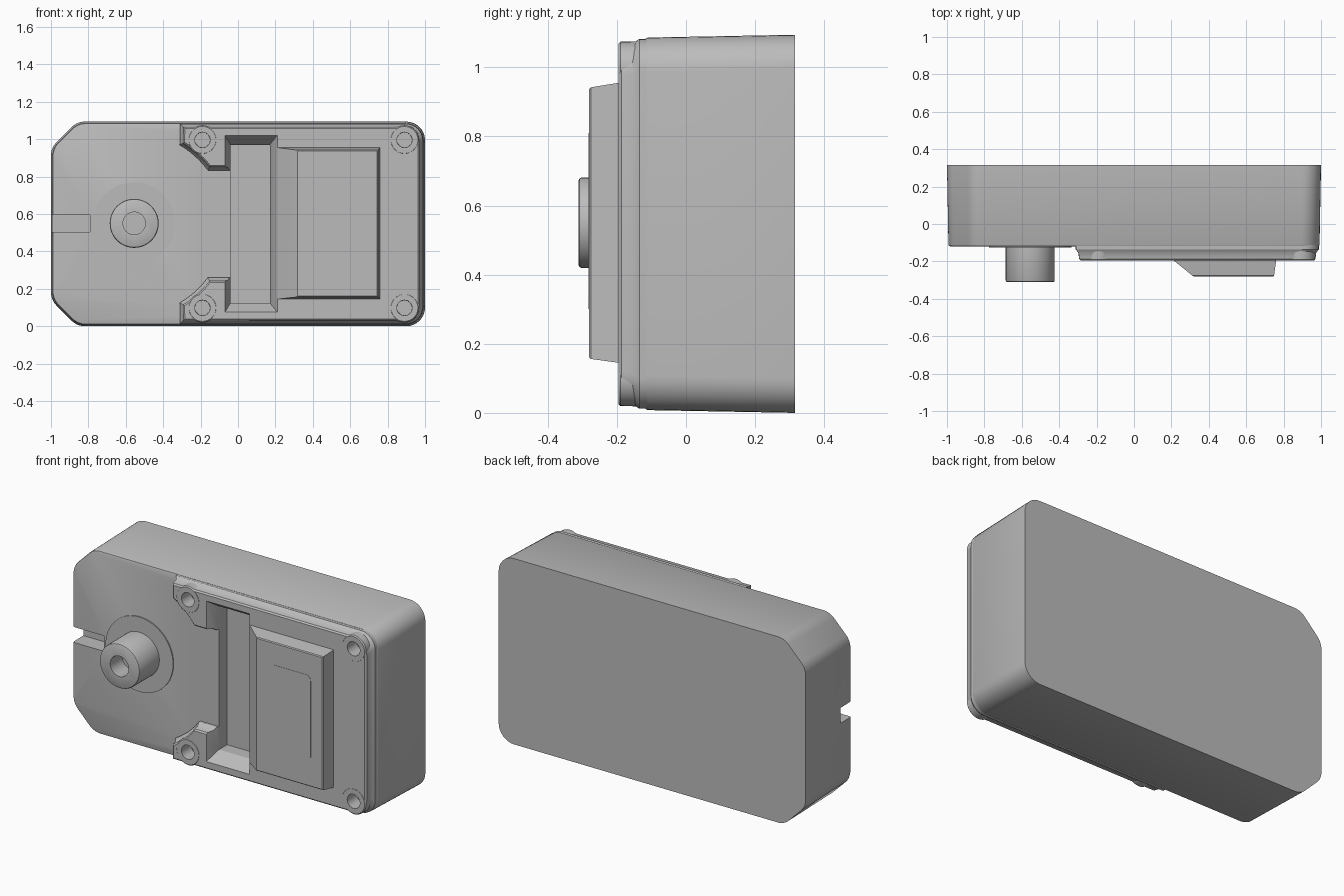
import bpy, bmesh, math
from mathutils import Vector

if "Cube" in bpy.data.objects:
    bpy.data.objects.remove(bpy.data.objects["Cube"], do_unlink=True)

grey = bpy.data.materials.new("plain grey")
grey.use_nodes = True
COLOUR = (0.5, 0.5, 0.5, 1)
grey.diffuse_color = COLOUR
grey.node_tree.nodes["Principled BSDF"].inputs["Base Color"].default_value = COLOUR


def outline(corners, inset, steps=8):
    """Inset a counter-clockwise polygon of (x, z, radius) and round its corners."""
    pts = [Vector(c[:2]) for c in corners]
    n = len(pts)
    moved = []
    for i, p in enumerate(pts):
        a, b = (p - pts[i - 1]).normalized(), (pts[(i + 1) % n] - p).normalized()
        na, nb = Vector((-a.y, a.x)), Vector((-b.y, b.x))
        moved.append(p + (na + nb) * inset / (1 + na.dot(nb)))
    out = []
    for i, p in enumerate(moved):
        r = corners[i][2]
        if r == 0:
            out.append(p)
            continue
        u, v = (moved[i - 1] - p).normalized(), (moved[(i + 1) % n] - p).normalized()
        half = u.angle(v) / 2
        centre = p + (u + v).normalized() * r / math.sin(half)
        s = p + u * r / math.tan(half) - centre
        e = p + v * r / math.tan(half) - centre
        a0 = math.atan2(s.y, s.x)
        turn = (math.atan2(e.y, e.x) - a0 + math.pi) % math.tau - math.pi
        for k in range(steps + 1):
            a = a0 + turn * k / steps
            out.append(centre + Vector((math.cos(a), math.sin(a))) * r)
    return out


def loft(name, sections):
    """Skin a list of (y, outline points) into a closed solid."""
    bm = bmesh.new()
    rings = [[bm.verts.new((p[0], y, p[1])) for p in pts] for y, pts in sections]
    for a, b in zip(rings, rings[1:]):
        for i in range(len(a)):
            j = (i + 1) % len(a)
            bm.faces.new((a[i], a[j], b[j], b[i]))
    bm.faces.new(rings[0])
    bm.faces.new(rings[-1])
    bmesh.ops.recalc_face_normals(bm, faces=bm.faces)
    mesh = bpy.data.meshes.new(name)
    bm.to_mesh(mesh)
    bm.free()
    mesh.materials.append(grey)
    obj = bpy.data.objects.new(name, mesh)
    bpy.context.collection.objects.link(obj)
    return obj


def shell(name, corners, profile):
    return loft(name, [(y, outline(corners, inset)) for y, inset in profile])


def rect(x0, x1, z0, z1, r=0):
    return [(x0, z0, r), (x1, z0, r), (x1, z1, r), (x0, z1, r)]


def box(name, *sections):
    return loft(name, [(y, outline(rect(*b), 0)) for y, *b in sections])


def turned(name, x, z, profile, sides=48):
    ring = [(math.cos(math.tau * k / sides), math.sin(math.tau * k / sides)) for k in range(sides)]
    return loft(name, [(y, [(x + c * r, z + s * r) for c, s in ring]) for y, r in profile])


def activate(obj):
    bpy.ops.object.select_all(action="DESELECT")
    obj.select_set(True)
    bpy.context.view_layer.objects.active = obj


def cut(targets, cutters):
    for obj in targets:
        activate(obj)
        for c in cutters:
            mod = obj.modifiers.new("cut", "BOOLEAN")
            mod.operation, mod.solver, mod.object = "DIFFERENCE", "EXACT", c
            bpy.ops.object.modifier_apply(modifier=mod.name)
    for c in cutters:
        bpy.data.objects.remove(c, do_unlink=True)


MID = 0.547
TOP = 2 * MID

# Main housing with two chamfered corners and slight draft
body = shell("housing",
             [(-0.86, 0, 0.1), (1, 0, 0.1), (1, TOP, 0.1),
              (-0.86, TOP, 0.1), (-1, TOP - 0.14, 0.1), (-1, 0.14, 0.1)],
             [(0.315, 0), (-0.11, 0.008), (-0.117, 0.011), (-0.12, 0.018)])

# Raised deck whose two arms follow an arc around the shaft
SHAFT_X, SHAFT_Z = -0.555, 0.55
arc = []
for k in range(7):
    a = math.radians(60 - 24 * k / 6)
    arc.append((SHAFT_X + 0.487 * math.cos(a), 0.487 * math.sin(a)))
upper = [(x, MID + h, 0) for x, h in arc] + [(0.05, MID + arc[-1][1], 0)]
lower = [(x, 2 * MID - z, 0) for x, z, _ in reversed(upper)]
deck = shell("raised_deck",
             [(-0.31, 0.012, 0), (0.988, 0.012, 0.09),
              (0.988, TOP - 0.012, 0.09), (-0.31, TOP - 0.012, 0)] + upper + lower,
             [(-0.1, 0), (-0.135, 0), (-0.155, 0.014), (-0.187, 0.018), (-0.195, 0.026)])

# Screw bosses and their holes
bosses, holes = [], []
for side, x in (("right", -0.19), ("left", 0.89)):
    for level, z in (("lower", 0.098), ("upper", TOP - 0.098)):
        bosses.append(turned(f"{side}_{level}_screw_boss", x, z,
                             [(-0.1, 0.08), (-0.19, 0.078), (-0.196, 0.072)], 32))
        holes.append(turned("hole_cutter", x, z, [(-0.25, 0.042), (-0.11, 0.04)], 32))

# Sloped slot through deck and housing, and the end notch
slot = box("slot_cutter",
           (-0.22, -0.07, 0.21, 0.075, 1.02), (-0.195, -0.07, 0.21, 0.075, 1.02),
           (-0.12, -0.04, 0.17, 0.125, 0.97), (-0.045, -0.04, 0.17, 0.125, 0.97))
notch = box("notch_cutter", (-0.2, -1.1, -0.79, 0.503, 0.594), (-0.02, -1.1, -0.79, 0.503, 0.594))
cut([body], [notch])
cut([body, deck] + bosses, holes + [slot])

# Raised cover with a long slope toward the slot, and a thin label plate
box("cover",
    (-0.18, 0.21, 0.762, 0.143, 0.957), (-0.195, 0.212, 0.76, 0.145, 0.955),
    (-0.275, 0.311, 0.749, 0.156, 0.942), (-0.28, 0.318, 0.744, 0.161, 0.937))
shell("label_plate", rect(0.39, 0.67, 0.3, 0.81, 0.03), [(-0.275, 0), (-0.2815, 0)])

# Output shaft with bore and flat collar
turned("shaft_collar", SHAFT_X, SHAFT_Z, [(-0.11, 0.22), (-0.126, 0.22)], 64)
shaft = turned("output_shaft", SHAFT_X, SHAFT_Z,
               [(-0.11, 0.131), (-0.302, 0.131), (-0.308, 0.128), (-0.311, 0.122)])
cut([shaft], [turned("bore_cutter", SHAFT_X, SHAFT_Z, [(-0.4, 0.06), (-0.2, 0.06)])])

for obj in list(bpy.context.collection.objects):
    if obj.type == "MESH" and grey.name in obj.data.materials:
        activate(obj)
        bpy.ops.object.shade_smooth_by_angle(angle=math.radians(30))
